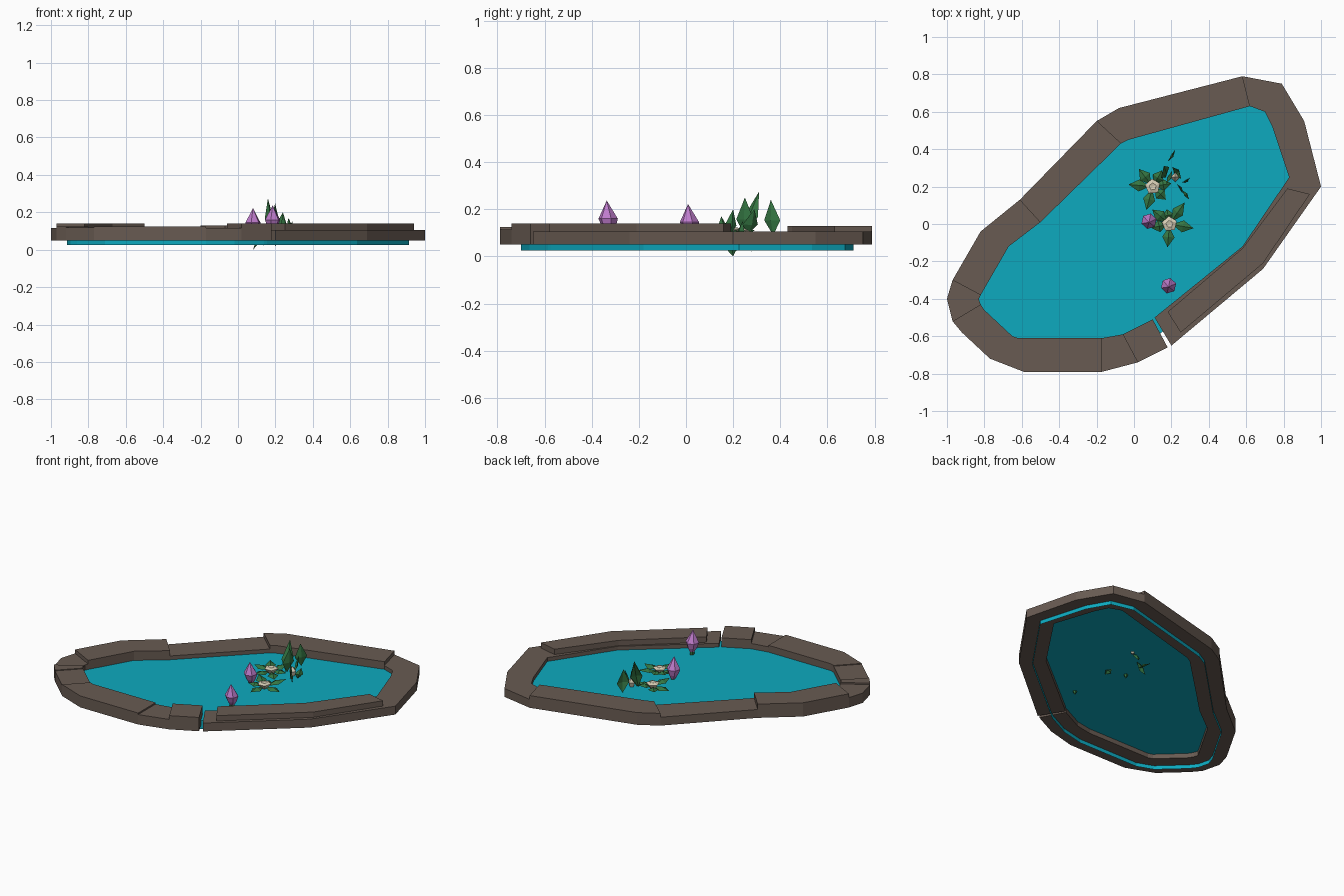
import bpy, bmesh, math
from mathutils import Vector

old = bpy.data.objects.get("Cube")
if old:
    bpy.data.objects.remove(old, do_unlink=True)


def material(name, r, g, b):
    mat = bpy.data.materials.new(name)
    mat.use_nodes = True
    mat.diffuse_color = (r, g, b, 1)
    shader = mat.node_tree.nodes["Principled BSDF"]
    shader.inputs["Base Color"].default_value = (r, g, b, 1)
    shader.inputs["Roughness"].default_value = 0.9
    return mat


STONE = material("brown stone", 0.14, 0.105, 0.085)
WATER = material("turquoise water", 0.004, 0.4, 0.52)
GREEN = material("leaf green", 0.035, 0.18, 0.055)
PURPLE = material("bud purple", 0.52, 0.2, 0.6)
CREAM = material("cream", 0.68, 0.61, 0.46)


def finish(name, bm, mat, solid=True):
    if solid:
        bmesh.ops.recalc_face_normals(bm, faces=bm.faces)
    mesh = bpy.data.meshes.new(name)
    bm.to_mesh(mesh)
    bm.free()
    mesh.materials.append(mat)
    obj = bpy.data.objects.new(name, mesh)
    bpy.context.collection.objects.link(obj)
    return obj


# Cross-sections of the rim in hundredths: outer x, outer y, inner x, inner y
RIM = [
    (58, 79, 62, 63), (79, 75, 70, 60), (91, 55, 74, 52), (100, 20, 83, 25),
    (69, -24, 58, -12), (20, -65, 11, -50), (18, -66, 10, -51), (2, -74, -6, -59),
    (-17, -79, -17, -61), (-59, -79, -62, -61), (-77, -72, -65, -60),
    (-92, -58, -80, -46), (-97, -52, -82, -43), (-100, -40, -83, -40),
    (-97, -30, -82, -38), (-82, -4, -67, -12), (-61, 13, -50, 1),
    (-20, 55, -7, 43), (-8, 62, -3, 45), (58, 79, 62, 63),
]


def block(name, sections, bottom, top):
    """A bent stone block swept through the given sections."""
    bm = bmesh.new()
    rings = []
    for ox, oy, ix, iy in sections:
        corners = [(ox, oy, bottom), (ox, oy, top), (ix, iy, top), (ix, iy, bottom)]
        rings.append([bm.verts.new((x / 100, y / 100, z)) for x, y, z in corners])
    for a, b in zip(rings, rings[1:]):
        for i in range(4):
            j = (i + 1) % 4
            bm.faces.new((a[i], a[j], b[j], b[i]))
    bm.faces.new(rings[0])
    bm.faces.new(rings[-1])
    return finish(name, bm, STONE)


# Stone blocks: name, first section, last section, top height
for name, first, last, top in [
    ("long_stone", 0, 5, 0.105),
    ("front_tall_stone", 6, 7, 0.14),
    ("front_low_stone", 7, 8, 0.115),
    ("front_stone", 8, 10, 0.125),
    ("corner_stone", 10, 11, 0.12),
    ("small_corner_stone", 11, 12, 0.125),
    ("end_stone", 12, 14, 0.115),
    ("side_tall_stone", 14, 16, 0.14),
    ("back_low_stone", 16, 17, 0.105),
    ("back_stone", 17, 19, 0.13),
]:
    block(name, RIM[first:last + 1], 0.05, top)
block("raised_ledge", [(94, 16, 82, 19), (69, -21, 58, -13), (25, -58, 18, -47)], 0.1, 0.14)

# Water: a flat sheet with a skirt, open underneath
bm = bmesh.new()
middle = [((a + c) / 200, (b + d) / 200) for a, b, c, d in RIM[:-1]]
sheet = [bm.verts.new((x, y, 0.08)) for x, y in reversed(middle)]
skirt = [bm.verts.new((x, y, 0.025)) for x, y in reversed(middle)]
bm.faces.new(sheet)
for i in range(len(sheet)):
    j = (i + 1) % len(sheet)
    bm.faces.new((sheet[i], skirt[i], skirt[j], sheet[j]))
finish("water", bm, WATER)


def turned(name, profile, sides, centre, mat, spin=0.0, lean=(0, 0)):
    """A faceted shape from (radius, height) pairs, leaning with height."""
    bm = bmesh.new()
    rings = []
    base = profile[0][1]
    for radius, z in profile:
        cx = centre[0] + lean[0] * (z - base)
        cy = centre[1] + lean[1] * (z - base)
        angles = [spin + math.tau * i / sides for i in range(sides)]
        rings.append([bm.verts.new((cx + radius * math.cos(t), cy + radius * math.sin(t), z))
                      for t in angles])
    for a, b in zip(rings, rings[1:]):
        for i in range(sides):
            j = (i + 1) % sides
            bm.faces.new((a[i], a[j], b[j], b[i]))
    bm.faces.new(rings[0])
    bm.faces.new(rings[-1])
    bmesh.ops.remove_doubles(bm, verts=bm.verts, dist=0.0005)
    return finish(name, bm, mat)


def add_leaf(bm, base, tip, width, side=None, along=0.5, fold=0.012):
    """A pointed leaf of four triangles, folded along its middle."""
    base, tip = Vector(base), Vector(tip)
    line = tip - base
    if side is None:
        side = line.cross(Vector((0, 0, 1)))
    side = Vector(side).normalized()
    ridge_dir = side.cross(line).normalized()
    middle_point = base.lerp(tip, along)
    b, t = bm.verts.new(base), bm.verts.new(tip)
    ridge = bm.verts.new(middle_point + ridge_dir * fold)
    left = bm.verts.new(middle_point - side * width / 2)
    right = bm.verts.new(middle_point + side * width / 2)
    for face in ((b, left, ridge), (left, t, ridge), (t, right, ridge), (right, b, ridge)):
        bm.faces.new(face)


# Open lilies: a star of folded leaves around a cream heart
def lily(name, x, y, reaches):
    bm = bmesh.new()
    for degrees, reach, tip_z in reaches:
        t = math.radians(degrees)
        c, s = math.cos(t), math.sin(t)
        add_leaf(bm, (x + 0.015 * c, y + 0.015 * s, 0.095),
                 (x + reach * c, y + reach * s, tip_z), 0.065, fold=0.015)
    finish(name + "_leaves", bm, GREEN, solid=False)
    turned(name + "_heart", [(0.02, 0.085), (0.042, 0.115), (0.02, 0.122), (0, 0.118)],
           5, (x, y), CREAM, spin=0.4)


lily("back_lily", 0.1, 0.2, [(175, 0.13, 0.1), (128, 0.12, 0.11), (60, 0.1, 0.12),
                             (10, 0.1, 0.1), (-45, 0.1, 0.085), (-105, 0.13, 0.11)])
lily("front_lily", 0.19, 0, [(140, 0.12, 0.12), (192, 0.1, 0.1), (-95, 0.125, 0.1),
                             (-10, 0.13, 0.1), (55, 0.14, 0.12), (100, 0.08, 0.1)])

# Upright leaves: base, tip, width, side direction
bm = bmesh.new()
for base, tip, width, side in [
    ((0.2, 0.37, 0.09), (0.2, 0.36, 0.24), 0.08, (0.5, 0.8, 0)),
    ((0.17, 0.25, 0.09), (0.16, 0.31, 0.275), 0.075, (0.6, 0.8, 0)),
    ((0.18, 0.25, 0.09), (0.2, 0.25, 0.25), 0.08, (0.4, 0.9, 0)),
    ((0.22, 0.26, 0.09), (0.24, 0.29, 0.2), 0.08, (-0.6, 0.8, 0)),
    ((0.25, 0.18, 0.08), (0.24, 0.2, 0.2), 0.06, (-0.5, 0.8, 0)),
    ((0.28, 0.16, 0.08), (0.27, 0.15, 0.17), 0.06, (-0.6, 0.8, 0)),
    ((0.27, 0.23, 0.08), (0.29, 0.24, 0.15), 0.05, (0.8, 0.5, 0)),
]:
    add_leaf(bm, base, tip, width, side, along=0.42)
finish("upright_leaves", bm, GREEN, solid=False)
turned("closed_lily_heart", [(0.01, 0.07), (0.025, 0.11), (0, 0.14)], 4, (0.22, 0.25), CREAM)

# Leaves hanging below the water
bm = bmesh.new()
for base, tip, width in [
    ((0.13, 0.18, 0.08), (0.08, 0.2, 0), 0.06),
    ((0.06, 0.22, 0.075), (0.14, 0.21, 0.02), 0.05),
    ((0.2, 0.24, 0.08), (0.2, 0.28, 0.02), 0.05),
    ((0.19, 0.02, 0.08), (0.2, -0.03, 0.06), 0.05),
]:
    add_leaf(bm, base, tip, width)
finish("sunken_leaves", bm, GREEN, solid=False)

# Closed flower buds on short stems
for name, x, y, low in [("front_bud", 0.185, -0.325, 0.095), ("middle_bud", 0.08, 0.02, 0.08)]:
    turned(name, [(0.012, low), (0.03, low + 0.03), (0.042, low + 0.065), (0, low + 0.142)],
           6, (x, y), PURPLE, spin=0.3, lean=(0, -0.08))
    turned(name + "_stem", [(0, 0.055), (0.014, 0.08), (0.016, low + 0.01)], 5, (x, y), GREEN)
